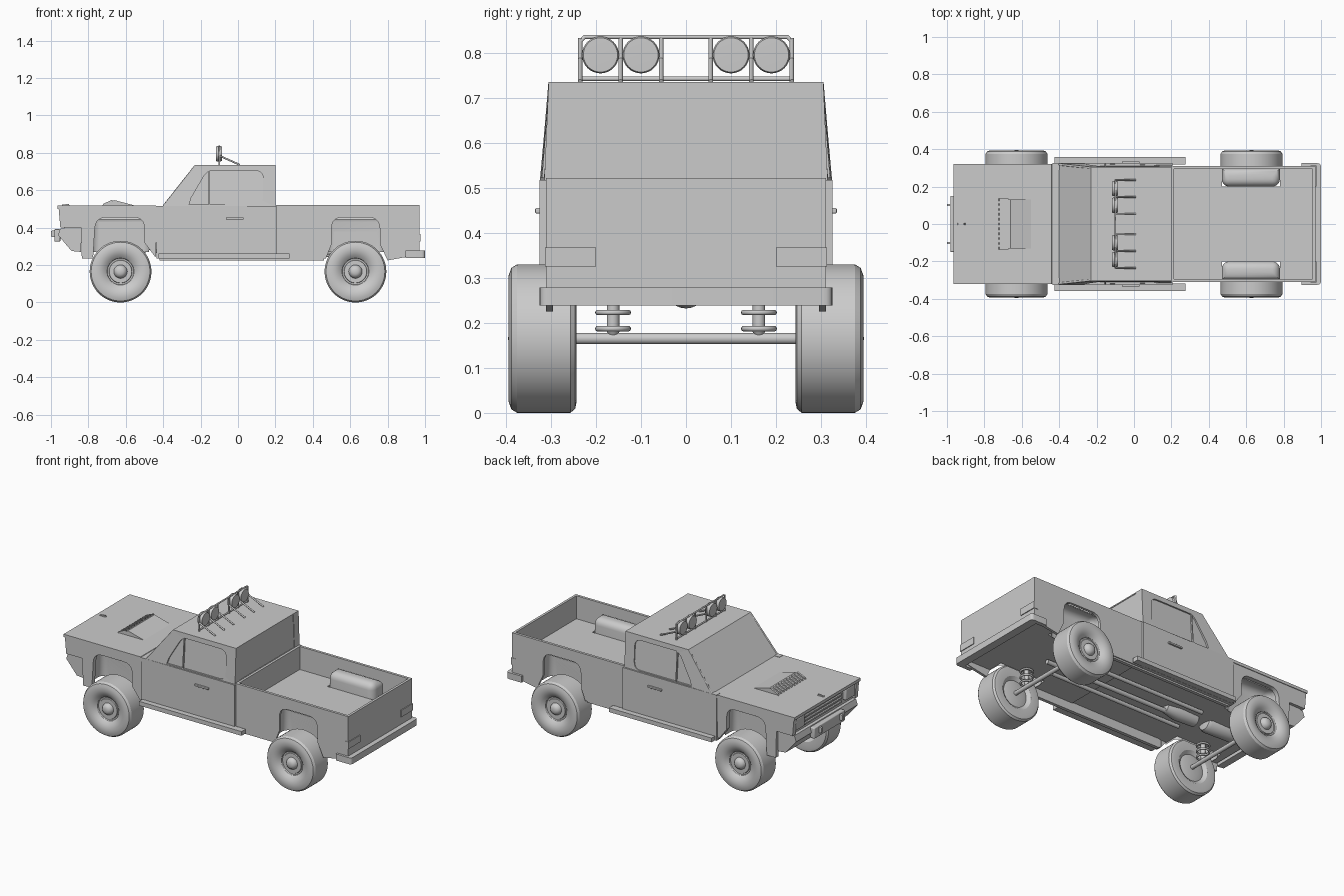
import bpy, bmesh, math
from mathutils import Vector

if "Cube" in bpy.data.objects:
    bpy.data.objects.remove(bpy.data.objects["Cube"])


def finish(name, bm, mirror=False, bevel=0.0, smooth=30):
    bmesh.ops.recalc_face_normals(bm, faces=bm.faces)
    me = bpy.data.meshes.new(name)
    bm.to_mesh(me)
    bm.free()
    me.shade_smooth()
    me.set_sharp_from_angle(angle=math.radians(smooth))
    ob = bpy.data.objects.new(name, me)
    bpy.context.collection.objects.link(ob)
    if bevel:
        m = ob.modifiers.new("bevel", 'BEVEL')
        m.width, m.segments = bevel, 3
    if mirror:
        m = ob.modifiers.new("mirror", 'MIRROR')
        m.use_axis = (False, True, False)
        m.use_mirror_merge = False
    return ob


def rounded(pts, n=5):
    """Points (u, v[, r]): corners with r become curves."""
    out = []
    for i, p in enumerate(pts):
        c = Vector(p[:2])
        if len(p) < 3:
            out.append(c)
            continue
        a, b = Vector(pts[i - 1][:2]), Vector(pts[(i + 1) % len(pts)][:2])
        a, b = c + (a - c).normalized() * p[2], c + (b - c).normalized() * p[2]
        for k in range(n + 1):
            t = k / n
            out.append(a * (1 - t) ** 2 + c * 2 * t * (1 - t) + b * t * t)
    return out


def prism(name, pts, a, b, axis='y', slope=0.0, **kw):
    """Extrude a profile from a to b; slope leans it inward with height."""
    bm = bmesh.new()
    rings = []
    for d in (a, b):
        rings.append([bm.verts.new((u, d - slope * (v - .515), v) if axis == 'y' else
                                   (u, v, d) if axis == 'z' else (d, u, v))
                      for u, v in rounded(pts)])
    n = len(rings[0])
    bm.faces.new(rings[0])
    bm.faces.new(rings[1])
    for i in range(n):
        j = (i + 1) % n
        bm.faces.new((rings[0][i], rings[0][j], rings[1][j], rings[1][i]))
    return finish(name, bm, **kw)


def box(name, x0, x1, y0, y1, z0, z1, **kw):
    return prism(name, [(x0, z0), (x1, z0), (x1, z1), (x0, z1)], y0, y1, **kw)


def lathe(name, pts, centre, axis='y', seg=48, **kw):
    """Revolve (radius, distance) points around an axis through centre."""
    bm = bmesh.new()
    place = {'y': lambda r, d: (r, d, 0), 'x': lambda r, d: (d, r, 0), 'z': lambda r, d: (r, 0, d)}[axis]
    ax = {'x': (1, 0, 0), 'y': (0, 1, 0), 'z': (0, 0, 1)}[axis]
    vs = [bm.verts.new(Vector(place(r, d)) + Vector(centre)) for r, d in pts]
    es = [bm.edges.new(e) for e in zip(vs, vs[1:])]
    bmesh.ops.spin(bm, geom=vs + es, cent=centre, axis=ax, angle=math.tau, steps=seg)
    bmesh.ops.remove_doubles(bm, verts=bm.verts, dist=1e-5)
    return finish(name, bm, **kw)


def tube(name, pts, r, closed=False):
    cu = bpy.data.curves.new(name, 'CURVE')
    cu.dimensions, cu.bevel_depth, cu.bevel_resolution, cu.use_fill_caps = '3D', r, 3, True
    sp = cu.splines.new('POLY')
    sp.points.add(len(pts) - 1)
    for q, p in zip(sp.points, pts):
        q.co = (*p, 1)
    sp.use_cyclic_u = closed
    ob = bpy.data.objects.new(name, cu)
    bpy.context.collection.objects.link(ob)
    return ob


def cut(target, cutter):
    """Apply a boolean difference and drop the cutter."""
    m = target.modifiers.new("cut", 'BOOLEAN')
    m.operation, m.object, m.solver = 'DIFFERENCE', cutter, 'EXACT'
    dg = bpy.context.evaluated_depsgraph_get()
    me = bpy.data.meshes.new_from_object(target.evaluated_get(dg))
    target.modifiers.remove(m)
    if len(me.polygons) >= len(target.data.polygons):
        target.data = me
    bpy.data.objects.remove(cutter)


# Side panels with wheel openings
prism("front_fender", [(-.96, .515), (-.95, .40), (-.84, .40), (-.835, .235), (-.775, .235),
      (-.762, .455, .06), (-.5, .455, .06), (-.5, .32), (-.44, .24), (-.43, .515)], .29, .318, mirror=True)
box("door", -.435, .205, .29, .325, .235, .517, mirror=True)
prism("bed_side", [(.2, .522), (.2, .235), (.47, .235), (.5, .31), (.5, .455, .06), (.757, .455, .06),
      (.76, .31), (.8, .225), (.91, .245), (.97, .26), (.97, .522)], .295, .311, mirror=True)
box("door_handle", -.065, .03, .32, .335, .443, .455, mirror=True, bevel=.003)


# Inner body blocks, notched around the wheels
def core(name, x0, x1, w0, w1, z0, z1):
    h, w = .3, .2
    prism(name, [(x0, -h), (w0, -h), (w0, -w), (w1, -w), (w1, -h), (x1, -h),
                 (x1, h), (w1, h), (w1, w), (w0, w), (w0, h), (x0, h)], z0, z1, axis='z')


core("front_core", -.83, .2, -.785, -.475, .28, .5)
core("bed_floor", .2, .96, .47, .78, .275, .38)

# Wheel wells: rounded shells open below and outward
for label, x in (("front", -.63), ("rear", .625)):
    bm = bmesh.new()
    bmesh.ops.create_cube(bm, size=1)
    for v in bm.verts:
        v.co = (x + v.co.x * .31, .2 + (v.co.y + .5) * .098, .27 + (v.co.z + .5) * .2)
    edges = []
    for e in bm.edges:
        p, q = e.verts[0].co, e.verts[1].co
        upright = abs(p.z - q.z) > .1
        if (p.z > .4 and q.z > .4) or (upright and p.y < .25):
            edges.append(e)
    bmesh.ops.bevel(bm, geom=edges, offset=.04, segments=5, profile=.5, affect='EDGES')
    bm.normal_update()
    bmesh.ops.delete(bm, geom=[f for f in bm.faces if f.normal.z < -.9 or f.normal.y > .9], context='FACES')
    finish(label + "_wheel_well", bm, mirror=True, smooth=40)

# Bed ends, tail lights and rear bumper
box("bed_front_wall", .198, .215, -.305, .305, .28, .522)
box("tailgate", .955, .97, -.311, .311, .275, .522)
box("tail_light", .945, .975, .2, .313, .325, .367, mirror=True)
prism("rear_bumper", [(.895, -.325), (1, -.325, .02), (1, .325, .02), (.895, .325), (.895, .30),
      (.95, .30), (.95, -.30), (.895, -.30)], .238, .278, axis='z')

# Hood with scoop, slats and a small fin
prism("hood", [(-.965, .500), (-.965, .518), (-.44, .518), (-.43, .5)], -.322, .322)
box("cowl", -.445, -.39, -.32, .32, .49, .515)
prism("hood_scoop", [(-.735, .515), (-.66, .547), (-.54, .515)], -.13, .13)
for i in range(11):
    y = -.13 + i * .026
    prism("scoop_slat", [(-.725, .518), (-.67, .541), (-.67, .550), (-.72, .528)], y - .006, y + .006)
prism("hood_fin", [(-.945, .516), (-.94, .523), (-.905, .527), (-.9, .516)], -.005, .005)

# Nose: grille, headlights and bumper
box("grille_panel", -.93, -.82, -.3, .3, .39, .505)
for i in range(4):
    box("grille_bar", -.94, -.925, -.18, .18, .415 + i * .022, .424 + i * .022)
box("headlight", -.953, -.92, .2, .285, .42, .49, mirror=True, bevel=.006)
prism("front_bumper", [(-.95, .395), (-.962, .36), (-.89, .275), (-.84, .27), (-.835, .395)], -.3, .3)
box("push_bar", -.982, -.95, -.15, .15, .325, .392, bevel=.006)
prism("push_bar_prong", [(-.96, .345), (-1, .352), (-1, .382), (-.96, .392)], .095, .108, mirror=True)

# Cab with recessed side and rear windows
bm = bmesh.new()
lo = [bm.verts.new((x, y, .51)) for x, y in ((-.405, -.325), (.2, -.315), (.2, .315), (-.405, .325))]
hi = [bm.verts.new((x, y, .735)) for x, y in ((-.23, -.305), (.2, -.305), (.2, .305), (-.23, .305))]
bm.faces.new(lo)
bm.faces.new(hi)
for i in range(4):
    j = (i + 1) % 4
    bm.faces.new((lo[i], lo[j], hi[j], hi[i]))
bmesh.ops.triangulate(bm, faces=bm.faces)
cab = finish("cab", bm)
SL = .016 / .22
for s in (1, -1):
    cut(cab, prism("front_pane_cutter", [(-.262, .523), (-.25, .56), (-.18, .68), (-.157, .702), (-.157, .523)],
                   s * .311, s * .4, slope=s * SL))
    cut(cab, prism("side_pane_cutter", [(-.151, .523), (-.151, .705), (.135, .705, .045), (.135, .523, .045)],
                   s * .311, s * .4, slope=s * SL))
cut(cab, prism("rear_pane_cutter", [(-.265, .524), (.265, .524), (.255, .728), (-.255, .728)], .197, .3, axis='x'))
cab.data.shade_flat()

# Windscreen pillars
for s in (-1, 1):
    tube("windscreen_pillar", [(-.398, s * .318, .515), (-.228, s * .3, .73)], .006)

# Roof light rack
for s in (-1, 1):
    for y in (.235, .145, .055):
        tube("rack_post", [(-.1, s * y, .733), (-.1, s * y, .833)], .005)
        tube("rack_brace", [(-.1, s * y, .785), (.01, s * y, .736)], .005)
    for y in (.19, .1):
        lathe("roof_light", [(0, -.118), (.038, -.117), (.041, -.112), (.041, -.092), (.038, -.086), (0, -.085)],
              (0, s * y, .795), axis='x', seg=32)
tube("rack_top_bar", [(-.1, -.235, .80), (-.1, -.235, .825), (-.1, -.225, .835),
                      (-.1, .225, .835), (-.1, .235, .825), (-.1, .235, .80)], .005)
tube("rack_lower_bar", [(-.1, -.235, .742), (-.1, .235, .742)], .005)

# Running boards and sills
box("running_board", -.425, .275, .318, .358, .236, .262, mirror=True)
box("sill_rail", -.42, .46, .285, .305, .225, .285, mirror=True)

# Wheels, axles, shocks and coil rings
TYRE = [(0, .255), (.05, .255), (.08, .262), (.1, .246), (.14, .243), (.156, .246), (.165, .257), (.165, .375),
        (.157, .388), (.14, .394), (.115, .394), (.09, .386), (.072, .370), (.07, .362), (.062, .362),
        (.06, .368), (.036, .368), (.034, .376), (.026, .388), (.014, .394), (0, .395)]
for label, x in (("front", -.628), ("rear", .628)):
    lathe(label + "_wheel", TYRE, (x, 0, .165), seg=64, mirror=True)
    tube(label + "_axle", [(x, -.26, .165), (x, .26, .165)], .013)
    for s in (-1, 1):
        lathe(label + "_shock", [(0, .168), (.008, .17), (.014, .18), (.014, .3)], (x, s * .162, 0), axis='z', seg=16)
        for z in (.187, .223, .259):
            tube(label + "_coil", [(x + .034 * math.cos(t), s * .162 + .034 * math.sin(t), z)
                                   for t in (k * math.tau / 24 for k in range(24))], .006, closed=True)

# Drivetrain and exhaust
tube("drive_shaft", [(.62, 0, .255), (-.3, 0, .258)], .014)
lathe("gearbox", [(0, -.44), (.04, -.43), (.045, -.3), (.03, -.22), (0, -.21)], (0, 0, .277), axis='x', seg=24)
lathe("engine_sump", [(0, -.72), (.05, -.71), (.055, -.52), (.045, -.5), (0, -.49)], (0, 0, .29), axis='x', seg=24)
for s in (-1, 1):
    tube("exhaust_pipe", [(.5, s * .1, .268), (-.4, s * .1, .268)], .012)
